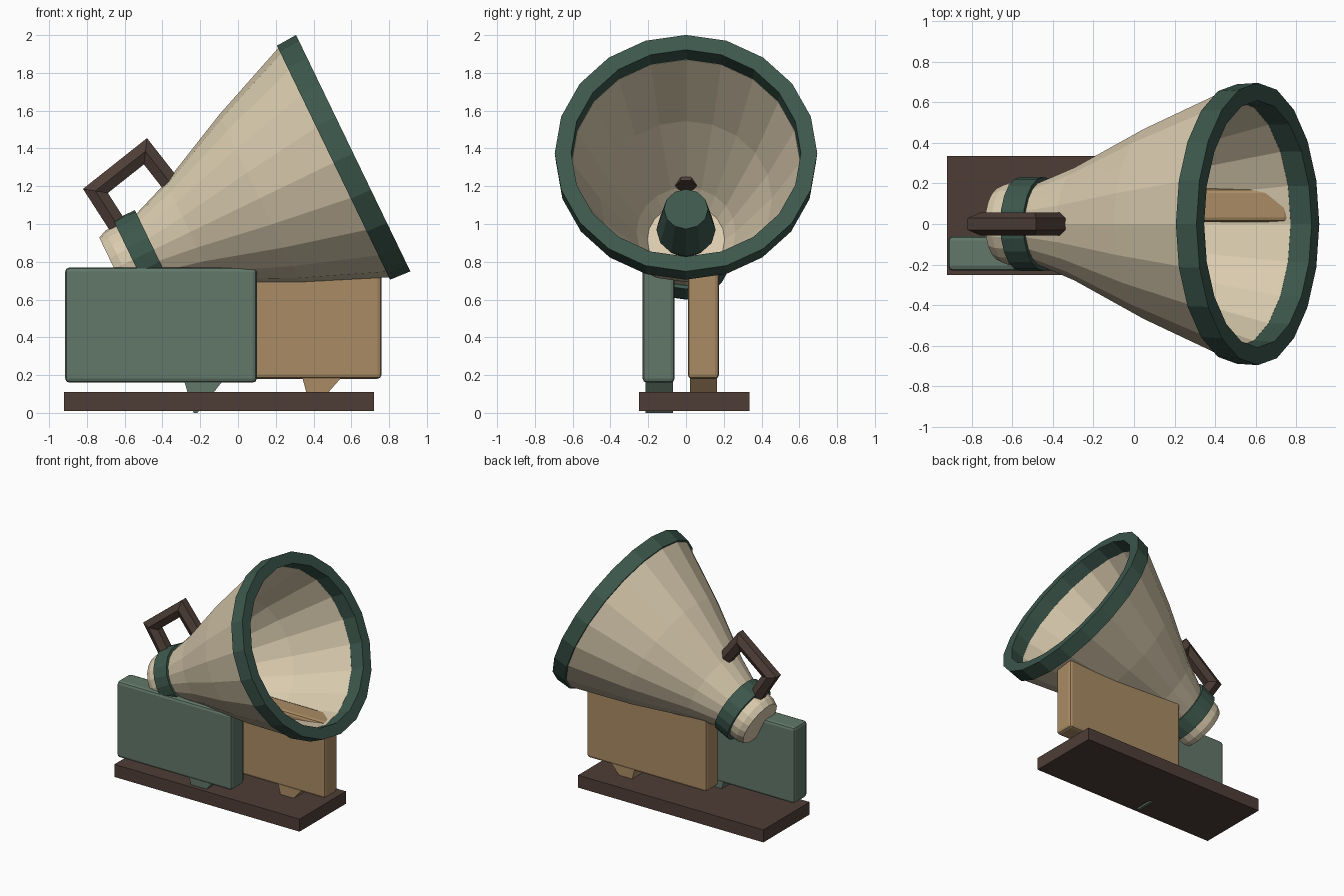
import bpy, bmesh, math
from mathutils import Vector, Matrix

if "Cube" in bpy.data.objects:
    bpy.data.objects.remove(bpy.data.objects["Cube"])


def material(name, rgb):
    m = bpy.data.materials.new(name)
    m.diffuse_color = (*rgb, 1)
    m.use_nodes = True
    m.node_tree.nodes["Principled BSDF"].inputs["Base Color"].default_value = m.diffuse_color
    return m


CREAM = material("cream", (0.70, 0.60, 0.425))
DARK_GREEN = material("dark green", (0.045, 0.095, 0.072))
SAGE = material("sage green", (0.122, 0.185, 0.144))
TAN = material("tan", (0.40, 0.26, 0.127))
BROWN = material("dark brown", (0.076, 0.048, 0.038))

# Horn axis: mouth centre, forward direction, and the two cross directions
C = Vector((0.61, 0, 1.375))
ANG = math.radians(25.8)
A = Vector((math.cos(ANG), 0, math.sin(ANG)))
U = Vector((-math.sin(ANG), 0, math.cos(ANG)))
Y = Vector((0, 1, 0))


def finish(bm, name, mat):
    bmesh.ops.remove_doubles(bm, verts=bm.verts, dist=1e-5)
    bmesh.ops.recalc_face_normals(bm, faces=bm.faces)
    me = bpy.data.meshes.new(name)
    bm.to_mesh(me)
    bm.free()
    me.materials.append(mat)
    ob = bpy.data.objects.new(name, me)
    bpy.context.collection.objects.link(ob)
    return ob


def loft(bm, rings, close_rings=False):
    """Quads between successive rings of equal vertex count."""
    rings = [[bm.verts.new(p) for p in r] for r in rings]
    pairs = list(zip(rings, rings[1:]))
    if close_rings:
        pairs.append((rings[-1], rings[0]))
    n = len(rings[0])
    for a, b in pairs:
        for i in range(n):
            j = (i + 1) % n
            bm.faces.new((a[i], a[j], b[j], b[i]))
    return rings


def lathe(name, mat, profile, sides=20, closed=False):
    """Spin (along axis, radius) points around the horn axis."""
    bm = bmesh.new()
    rings = []
    for t, r in profile:
        rings.append([C + A * t + (U * math.cos(a) + Y * math.sin(a)) * r
                      for a in (2 * math.pi * i / sides for i in range(sides))])
    loft(bm, rings, closed)
    return finish(bm, name, mat)


def box(name, mat, lo, hi, bevel=0.0):
    bm = bmesh.new()
    lo, hi = Vector(lo), Vector(hi)
    bmesh.ops.create_cube(bm, size=1, matrix=Matrix.Translation((lo + hi) / 2)
                          @ Matrix.Diagonal((*(hi - lo), 1)))
    if bevel:
        bmesh.ops.bevel(bm, geom=bm.edges[:], offset=bevel, segments=2,
                        profile=0.5, affect='EDGES')
    return finish(bm, name, mat)


def prism(name, mat, outline, y0, y1):
    """Extrude an xz outline between two y values."""
    bm = bmesh.new()
    rings = loft(bm, [[(x, y, z) for x, z in outline] for y in (y0, y1)])
    for r in rings:
        bm.faces.new(r)
    return finish(bm, name, mat)


def tube(name, mat, path, r, sides=6):
    """Mitred bar following points in the xz plane."""
    bm = bmesh.new()
    pts = [Vector((x, 0, z)) for x, z in path]
    rings = []
    for i, p in enumerate(pts):
        d0 = (p - pts[max(i - 1, 0)]).normalized()
        d1 = (pts[min(i + 1, len(pts) - 1)] - p).normalized()
        d0, d1 = (d0 if i else d1), (d1 if i < len(pts) - 1 else d0)
        d = (d0 + d1).normalized()
        side = d.cross(Y) / max(d.dot(d0), 0.3)
        rings.append([p + (Y * math.cos(a) + side * math.sin(a)) * r
                      for a in (2 * math.pi * k / sides for k in range(sides))])
    ends = loft(bm, rings)
    bm.faces.new(ends[0])
    bm.faces.new(ends[-1])
    return finish(bm, name, mat)


# Base plate
box("base_plate", BROWN, (-0.92, -0.25, 0.01), (0.72, 0.335, 0.11))

# Two speech bubbles with pointed tails
box("front_bubble", SAGE, (-0.915, -0.23, 0.16), (0.10, -0.06, 0.77), 0.022)
prism("front_bubble_tail", SAGE,
      [(-0.285, 0.17), (-0.08, 0.17), (-0.215, 0.0), (-0.235, 0.0)], -0.215, -0.07)
box("rear_bubble", TAN, (-0.30, 0.01, 0.18), (0.76, 0.175, 0.79), 0.022)
prism("rear_bubble_tail", TAN,
      [(0.34, 0.19), (0.55, 0.19), (0.40, 0.02), (0.385, 0.02)], 0.02, 0.165)

# Horn: hollow shell with a closed back cap
lathe("horn", CREAM, [
    (-1.405, 0), (-1.405, 0.182), (-1.36, 0.202), (-1.17, 0.212), (-0.96, 0.292),
    (-0.55, 0.492), (-0.113, 0.675), (-0.113, 0.604), (-0.55, 0.455),
    (-0.96, 0.262), (-1.05, 0.205), (-1.05, 0)])

# Mouth rim and neck band
lathe("mouth_rim", DARK_GREEN,
      [(-0.116, 0.605), (0, 0.608), (0, 0.695), (-0.116, 0.688)], closed=True)
lathe("neck_band", DARK_GREEN,
      [(-1.298, 0.19), (-1.172, 0.19), (-1.172, 0.232), (-1.298, 0.232)], closed=True)

# Driver plug inside the throat
lathe("throat_plug", DARK_GREEN,
      [(-1.06, 0), (-1.06, 0.10), (-0.93, 0.157), (-0.68, 0.117), (-0.68, 0)], sides=12)

# Carrying handle
tube("handle", BROWN,
     [(-0.61, 0.95), (-0.755, 1.175), (-0.49, 1.385), (-0.345, 1.20)], 0.057)
